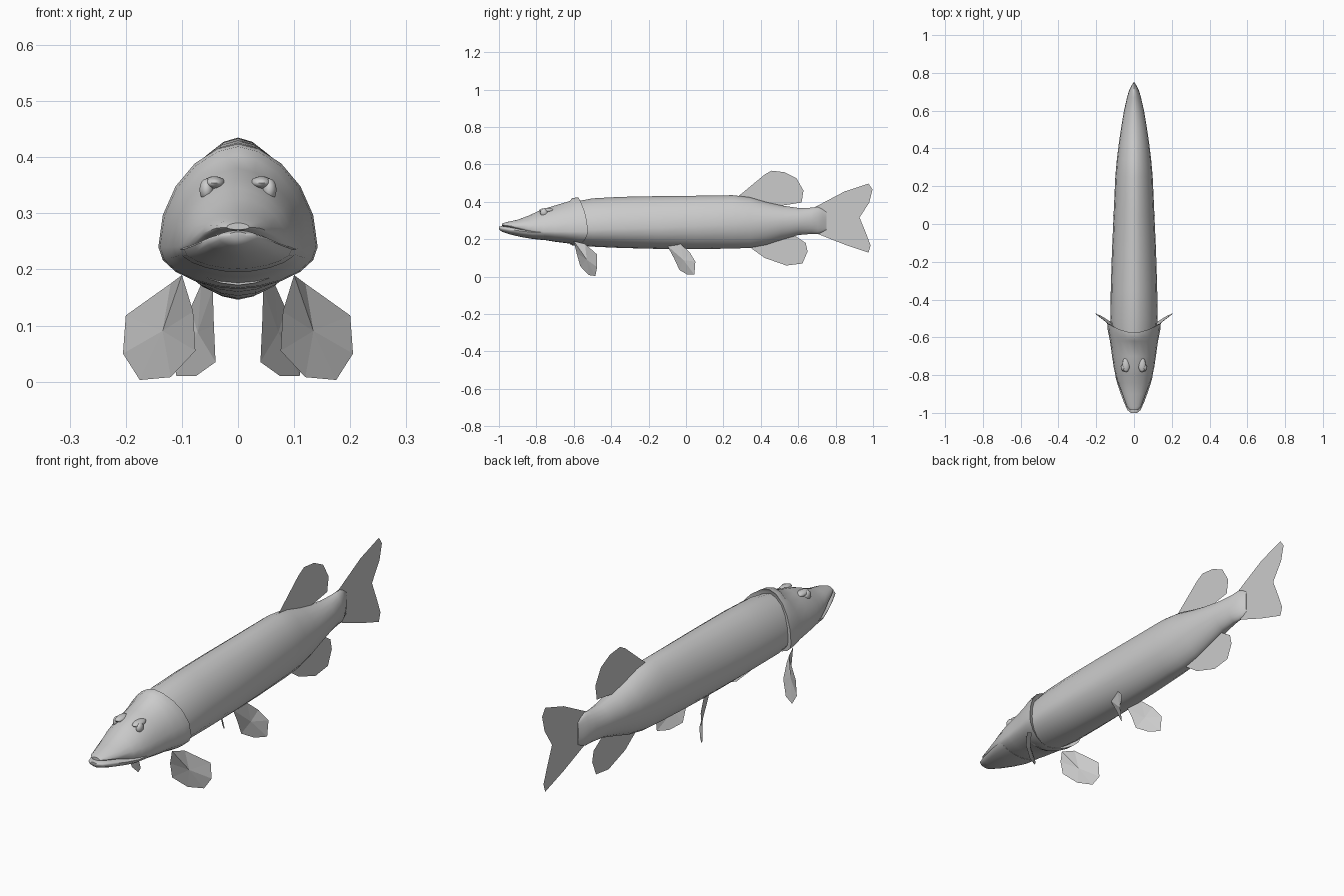
import bpy, bmesh, math
from mathutils import Vector

if "Cube" in bpy.data.objects:
    bpy.data.objects.remove(bpy.data.objects["Cube"])

grey = bpy.data.materials.new("plain_grey")
grey.use_nodes = True
colour = (0.6, 0.6, 0.6, 1)
grey.diffuse_color = colour
grey.node_tree.nodes["Principled BSDF"].inputs["Base Color"].default_value = colour


def finish(bm, name, smooth=None):
    mesh = bpy.data.meshes.new(name)
    bm.to_mesh(mesh)
    bm.free()
    mesh.materials.append(grey)
    obj = bpy.data.objects.new(name, mesh)
    bpy.context.collection.objects.link(obj)
    if smooth:
        bpy.ops.object.select_all(action="DESELECT")
        obj.select_set(True)
        bpy.context.view_layer.objects.active = obj
        bpy.ops.object.shade_smooth_by_angle(angle=math.radians(smooth))
    return obj


def loft(name, sections, sides=20, bow=0.0, taper=1.15):
    """Sections: y, half width, bottom, widest height, top."""
    bm = bmesh.new()
    rings = []
    for i, (y, w, low, mid, top) in enumerate(sections):
        ring = []
        for k in range(sides):
            a = math.tau * k / sides
            c, s = math.cos(a), math.sin(a)
            x = math.copysign(w * abs(c) ** taper, c)
            z = mid + s * ((top - mid) if s > 0 else (mid - low))
            back = bow * s * s if i >= len(sections) - 3 else 0
            ring.append(bm.verts.new((x, y - back, z)))
        rings.append(ring)
    for r, q in zip(rings, rings[1:]):
        for k in range(sides):
            n = (k + 1) % sides
            bm.faces.new((r[k], r[n], q[n], q[k]))
    bm.faces.new(rings[0])
    bm.faces.new(rings[-1])
    bmesh.ops.recalc_face_normals(bm, faces=bm.faces)
    return finish(bm, name, 50)


def sheet(name, points):
    bm = bmesh.new()
    verts = [bm.verts.new(p) for p in points]
    hub = bm.verts.new(sum((Vector(p) for p in points), Vector()) / len(points))
    for k, v in enumerate(verts):
        bm.faces.new((v, verts[(k + 1) % len(verts)], hub))
    return finish(bm, name)


# Long body, narrowing to an upright wedge at the tail root
loft("body", [
    (-.62, .115, .172, .25, .395), (-.50, .125, .16, .25, .418),
    (-.35, .123, .153, .255, .426), (-.15, .117, .148, .26, .43),
    (.05, .108, .146, .27, .432), (.25, .099, .15, .28, .435),
    (.34, .091, .153, .285, .424), (.43, .08, .17, .29, .398),
    (.51, .068, .196, .295, .38), (.60, .053, .222, .297, .367),
    (.67, .037, .228, .3, .368), (.705, .027, .227, .3, .373),
    (.73, .015, .238, .3, .36), (.75, .003, .25, .3, .345)])

# Head with upper jaw, ending in a raised gill cover
loft("head", [
    (-.985, .02, .271, .275, .283), (-.965, .038, .267, .274, .29),
    (-.90, .062, .25, .265, .304), (-.84, .085, .225, .252, .326),
    (-.80, .098, .207, .245, .345), (-.76, .107, .196, .24, .362),
    (-.70, .116, .186, .24, .38), (-.62, .127, .176, .24, .404),
    (-.56, .139, .167, .24, .419), (-.525, .142, .165, .24, .424),
    (-.535, .118, .175, .25, .41)], bow=.05)

# Lower jaw reaches past the upper jaw
loft("lower_jaw", [
    (-1, .016, .253, .261, .267), (-.985, .035, .24, .258, .27),
    (-.94, .055, .225, .252, .266), (-.88, .077, .211, .243, .256),
    (-.82, .096, .201, .236, .25), (-.76, .104, .195, .236, .25)])

# Upright fins on the centre line
upright = {
    "dorsal_fin": [(.275, .425), (.42, .545), (.457, .566), (.527, .558), (.59, .526),
                   (.628, .46), (.618, .396), (.516, .38), (.46, .36)],
    "anal_fin": [(.33, .165), (.42, .1), (.537, .059), (.623, .07), (.65, .134),
                 (.64, .18), (.58, .22), (.48, .22)],
    "tail_fin": [(.687, .37), (.848, .455), (.976, .497), (.997, .465), (.98, .396),
                 (.928, .316), (.965, .225), (.987, .166), (.976, .128), (.848, .171),
                 (.687, .235)],
}
for name, outline in upright.items():
    sheet(name, [(0, y, z) for y, z in outline])

# Paired fins below the body
paired = {
    "pectoral_fin": [(.1, -.6, .19), (.08, -.585, .125), (.076, -.565, .055),
                     (.12, -.52, .008), (.175, -.485, .003), (.205, -.475, .05),
                     (.2, -.475, .118), (.12, -.54, .175)],
    "pelvic_fin": [(.045, -.1, .165), (.043, -.065, .1), (.04, -.035, .035),
                   (.075, .008, .01), (.11, .045, .01), (.113, .05, .08),
                   (.085, .02, .13), (.065, -.03, .175)],
}
for side, sign in (("left", 1), ("right", -1)):
    for name, outline in paired.items():
        sheet(side + "_" + name, [(sign * x, y, z) for x, y, z in outline])
    # Eye set in the side of the skull
    bm = bmesh.new()
    bmesh.ops.create_uvsphere(bm, u_segments=14, v_segments=8, radius=.02)
    for v in bm.verts:
        v.co = Vector((v.co.x * .65 + sign * .056, v.co.y - .76, v.co.z + .342))
    finish(bm, side + "_eye", 60)
    # Brow ridge over the eye
    bm = bmesh.new()
    bmesh.ops.create_uvsphere(bm, u_segments=12, v_segments=8, radius=.02)
    for v in bm.verts:
        v.co = Vector((v.co.x + sign * .042, v.co.y * 2 - .745, v.co.z * .6 + .354))
    finish(bm, side + "_brow", 60)
